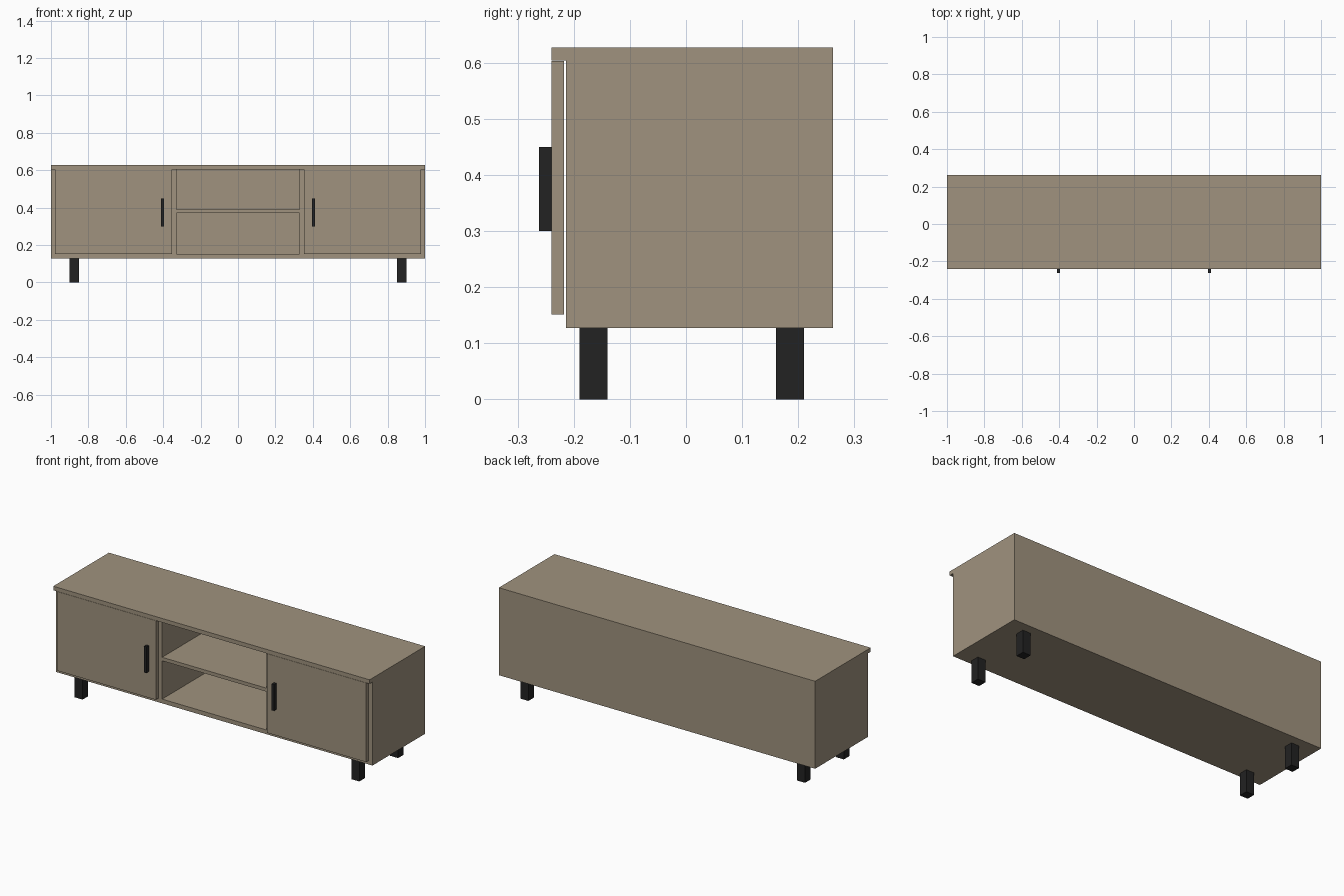
import bpy

if "Cube" in bpy.data.objects:
    bpy.data.objects.remove(bpy.data.objects["Cube"])


def material(name, rgb):
    m = bpy.data.materials.new(name)
    m.diffuse_color = (*rgb, 1.0)
    m.use_nodes = True
    m.node_tree.nodes["Principled BSDF"].inputs["Base Color"].default_value = m.diffuse_color
    return m


WOOD = material("taupe wood", (0.35, 0.29, 0.21))
BLACK = material("matte black", (0.016, 0.016, 0.016))


def box(name, x, y, z, mat):
    """Box from (min, max) ranges on each axis."""
    bpy.ops.mesh.primitive_cube_add(size=1)
    ob = bpy.context.object
    ob.name = ob.data.name = name
    for v in ob.data.vertices:
        v.co = [r[0] if c < 0 else r[1] for c, r in zip(v.co, (x, y, z))]
    ob.data.materials.append(mat)
    return ob


def pair(name, x, y, z, mat):
    """Box on the right and its mirror on the left."""
    box("right_" + name, x, y, z, mat)
    box("left_" + name, (-x[1], -x[0]), y, z, mat)


FRONT, BACK = -0.214, 0.262      # carcass depth
LOW, HIGH = 0.127, 0.604         # carcass height
T = 0.024                        # board thickness

# Carcass: top, floor, back, sides and dividers
box("top_board", (-1, 1), (-0.24, BACK), (HIGH, 0.627), WOOD)
box("bottom_board", (-1 + T, 1 - T), (FRONT, BACK), (LOW, LOW + T), WOOD)
box("back_panel", (-1 + T, 1 - T), (BACK - T, BACK), (LOW + T, HIGH), WOOD)
pair("side_panel", (1 - T, 1), (FRONT, BACK), (LOW, HIGH), WOOD)
pair("divider", (0.33, 0.355), (FRONT, BACK - T), (LOW + T, HIGH), WOOD)

# Open centre shelf
box("middle_shelf", (-0.33, 0.33), (FRONT, BACK - T), (0.37, 0.39), WOOD)

# Doors sit just in front of the carcass, with bar handles
pair("door", (0.352, 0.978), (-0.24, -0.217), (0.151, 0.603), WOOD)
pair("door_handle", (0.396, 0.411), (-0.262, -0.24), (0.30, 0.45), BLACK)

# Square legs
pair("front_leg", (0.85, 0.90), (-0.19, -0.14), (0, LOW), BLACK)
pair("back_leg", (0.85, 0.90), (0.16, 0.21), (0, LOW), BLACK)
